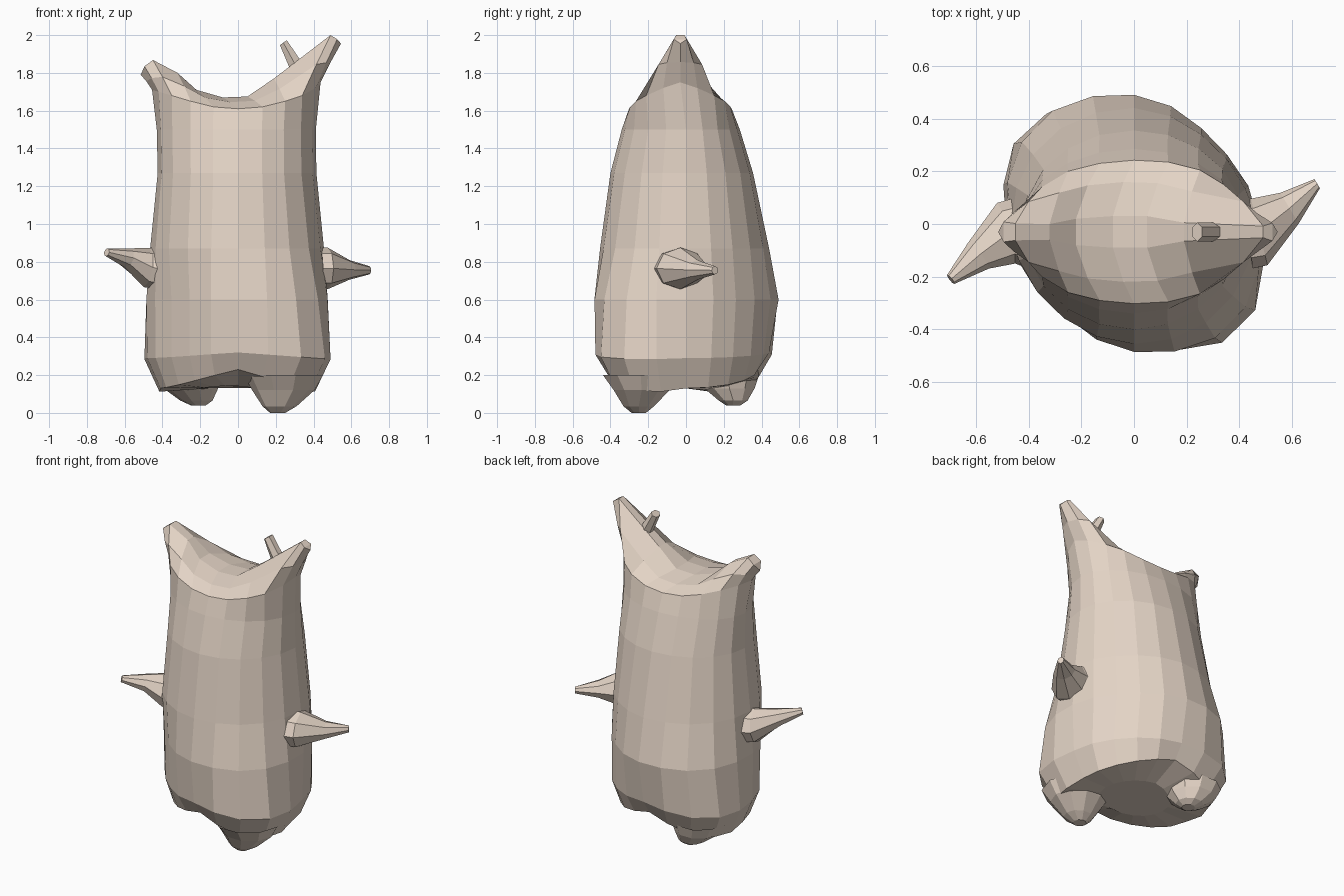
import bpy, math
from mathutils import Vector

if "Cube" in bpy.data.objects:
    bpy.data.objects.remove(bpy.data.objects["Cube"])

skin = bpy.data.materials.new("tan")
skin.diffuse_color = (0.77, 0.655, 0.56, 1)
skin.use_nodes = True
skin.node_tree.nodes["Principled BSDF"].inputs["Base Color"].default_value = skin.diffuse_color


def make(name, verts, faces):
    mesh = bpy.data.meshes.new(name)
    mesh.from_pydata([tuple(v) for v in verts], [], faces)
    mesh.materials.append(skin)
    mesh.update()
    ob = bpy.data.objects.new(name, mesh)
    bpy.context.collection.objects.link(ob)
    return ob


def bridge(rings):
    """Vertices and side quads for a stack of equal closed rings."""
    n = len(rings[0])
    verts = [v for r in rings for v in r]
    faces = [(k * n + i, k * n + (i + 1) % n, (k + 1) * n + (i + 1) % n, (k + 1) * n + i)
             for k in range(len(rings) - 1) for i in range(n)]
    return verts, faces


def limb(name, stations, n=8):
    """Tapered tube, open at the end buried in the body and capped at the tip.
    Stations run from body to tip: (centre, half-width, half-height, normal)."""
    rings = []
    for c, a, b, nrm in stations:
        w = Vector(nrm).normalized()
        up = Vector((0, 0, 1)) if abs(w.z) < 0.95 else Vector((0, 1, 0))
        u = up.cross(w).normalized()
        v = w.cross(u)
        rings.append([Vector(c) + u * a * math.cos(2 * math.pi * i / n)
                      + v * b * math.sin(2 * math.pi * i / n) for i in range(n)])
    verts, faces = bridge(rings)
    faces.append(tuple(range(len(verts) - n, len(verts))))
    return make(name, verts, faces)


N = 20  # sides of the body


def body_ring(z, xl, xr, yf, yb, thighs=(0, 0), hollows=(0, 0), drop=0.0):
    """Oval slice. thighs swell front-right, back-left; hollows pinch
    front-left, back-right."""
    ring = []
    for i in range(N):
        t = math.pi + 2 * math.pi * i / N
        c, s = math.cos(t), math.sin(t)
        lobe = -math.sin(2 * t)
        side = int(c < 0) if lobe > 0 else int(c > 0)
        f = 1 + (thighs[side] if lobe > 0 else -hollows[side]) * abs(lobe) ** 1.5
        x = (xr if c > 0 else xl) * c * f
        y = (yb if s > 0 else yf) * s * f
        ring.append(Vector((x, y, z - drop * abs(c) * (1 + 0.4 * max(0, lobe)))))
    return ring


def head_ring(stations, cy):
    """Lens-shaped slice from (x, z, half-width) stations, left to right."""
    front = [Vector((x, cy - w, z)) for x, z, w in stations]
    back = [Vector((x, cy + w, z)) for x, z, w in stations[-2:0:-1]]
    return front + back


# Body slices from the underside up
rings = [
    body_ring(0.15, 0.22, 0.22, 0.20, 0.20, drop=0.02),
    body_ring(0.23, 0.41, 0.39, 0.39, 0.38, (0.22, 0.15), (0.06, 0.0), 0.10),
    body_ring(0.32, 0.48, 0.465, 0.455, 0.44, (0.24, 0.19), (0.10, 0.04), 0.03),
    body_ring(0.60, 0.485, 0.475, 0.485, 0.49, (0.11, 0.09), (0.11, 0.09)),
    body_ring(0.87, 0.465, 0.455, 0.455, 0.44, (0.02, 0.02), (0.03, 0.05)),
    body_ring(1.27, 0.425, 0.415, 0.40, 0.355),
    body_ring(1.50, 0.43, 0.412, 0.34, 0.285),
]

# Head rim and the curved ridge joining both pointed ears
rim = [(-.455, 1.71, 0), (-.42, 1.70, .09), (-.35, 1.68, .17), (-.25, 1.65, .23),
       (-.13, 1.62, .26), (0, 1.61, .272), (.13, 1.62, .265), (.25, 1.65, .235),
       (.34, 1.68, .18), (.41, 1.72, .09), (.437, 1.75, 0)]
ridge = [(-.515, 1.79, 0), (-.495, 1.835, .038), (-.45, 1.868, .032), (-.32, 1.80, .03),
         (-.22, 1.71, .05), (-.08, 1.67, .06), (.05, 1.675, .06), (.19, 1.77, .035),
         (.49, 2.0, .022), (.525, 1.978, .034), (.545, 1.955, 0)]
mid = [((a[0] + b[0]) / 2, (a[1] + b[1]) / 2 + .005, (a[2] + b[2]) * .57)
       for a, b in zip(rim, ridge)]
rings += [head_ring(s, -0.03) for s in (rim, mid, ridge)]

verts, faces = bridge(rings)
faces.append(tuple(range(N))[::-1])
o = len(verts) - N
faces.append((o, o + 1, o + N - 1))
for i in range(1, N // 2 - 1):
    faces.append((o + i, o + i + 1, o + N - i - 1, o + N - i))
faces.append((o + N // 2 - 1, o + N // 2, o + N // 2 + 1))
make("body", verts, faces)

# Striding feet: right one forward, left one back
down = (0, 0, -1)
limb("right_foot", [((.24, -.24, .20), .21, .21, down), ((.24, -.235, .12), .165, .155, down),
                    ((.22, -.25, .035), .09, .085, down), ((.21, -.25, 0), .04, .04, down)], 10)
limb("left_foot", [((-.26, .22, .20), .175, .175, down), ((-.25, .23, .13), .145, .14, down),
                   ((-.22, .25, .065), .085, .08, down), ((-.21, .25, .04), .04, .04, down)], 10)

# Pointed arms, right swung back and left swung forward
limb("right_arm", [((.43, -.03, .765), .14, .11, (1, .15, 0)),
                   ((.475, -.03, .765), .13, .11, (1, .25, 0)),
                   ((.59, .06, .757), .068, .052, (1, .6, 0)),
                   ((.695, .153, .755), .02, .022, (1, .6, 0))], 8)
limb("left_arm", [((-.44, -.03, .765), .13, .11, (-1, -.1, 0)),
                  ((-.485, -.035, .77), .12, .105, (-1, -.3, .15)),
                  ((-.59, -.12, .82), .063, .052, (-1, -.8, .3)),
                  ((-.695, -.21, .85), .022, .022, (-1, -.8, .3))], 8)

# Small stub on the right ear
limb("ear_stub", [((.30, -.03, 1.85), .036, .04, (-.55, 0, .8)),
                  ((.24, -.03, 1.96), .036, .026, (-.55, 0, .8))], 6)
